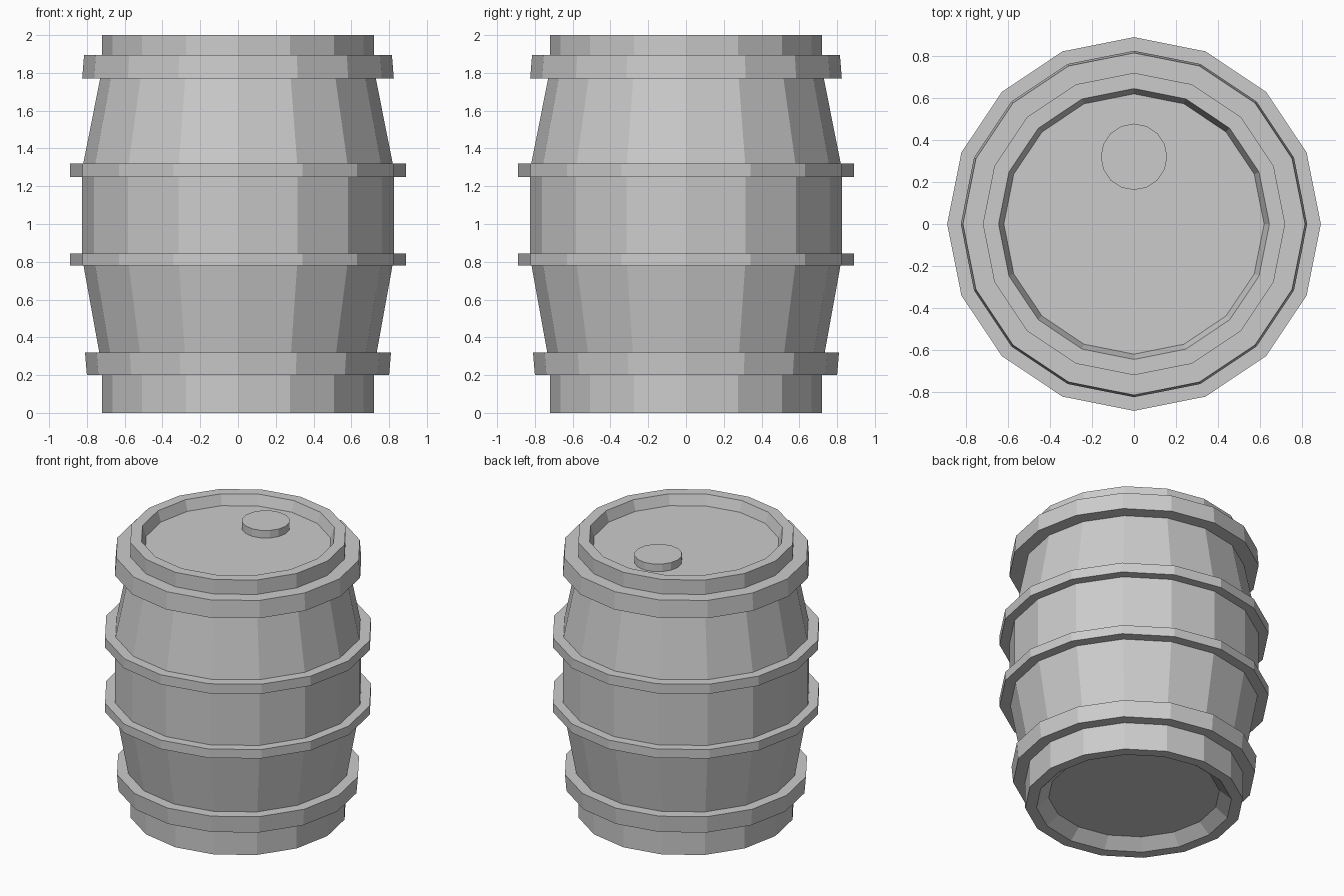
import bpy, bmesh
from math import cos, sin, pi

if "Cube" in bpy.data.objects:
    bpy.data.objects.remove(bpy.data.objects["Cube"])

SIDES = 16


def lathe(name, profile, center=(0, 0), cap_start=False, cap_end=False):
    """Spin (radius, z) points around the vertical axis; profile runs bottom to top outside."""
    bm = bmesh.new()
    rings = []
    for r, z in profile:
        rings.append([bm.verts.new((r * cos(2 * pi * i / SIDES), r * sin(2 * pi * i / SIDES), z))
                      for i in range(SIDES)])
    for low, high in zip(rings, rings[1:]):
        for i in range(SIDES):
            j = (i + 1) % SIDES
            bm.faces.new((low[i], low[j], high[j], high[i]))
    if cap_start:
        bm.faces.new(rings[0][::-1])
    if cap_end:
        bm.faces.new(rings[-1])
    mesh = bpy.data.meshes.new(name)
    bm.to_mesh(mesh)
    bm.free()
    obj = bpy.data.objects.new(name, mesh)
    obj.location = (center[0], center[1], 0)
    bpy.context.collection.objects.link(obj)
    return obj


# Bulging body with a recessed base and a recessed lid
lathe("barrel_body", [
    (0.565, 0.07), (0.645, 0), (0.72, 0), (0.72, 0.24),
    (0.825, 0.82), (0.825, 1.29), (0.72, 1.82), (0.72, 2.0),
    (0.645, 2.0), (0.62, 1.925)], cap_start=True, cap_end=True)

# Hoops: bottom z, top z, bottom radius, top radius, body radius at each edge
hoops = {
    "bottom_hoop": (0.20, 0.32, 0.80, 0.81, 0.72, 0.734),
    "lower_middle_hoop": (0.78, 0.845, 0.89, 0.89, 0.817, 0.825),
    "upper_middle_hoop": (1.25, 1.32, 0.89, 0.89, 0.825, 0.819),
    "top_hoop": (1.77, 1.895, 0.825, 0.815, 0.73, 0.72),
}
for name, (z0, z1, r0, r1, in0, in1) in hoops.items():
    lathe(name, [(in0 - 0.002, z0), (r0, z0), (r1, z1), (in1 - 0.002, z1)])

# Round plug on the lid
lathe("lid_plug", [(0.158, 1.925), (0.158, 1.98)], center=(0, 0.32), cap_end=True)
